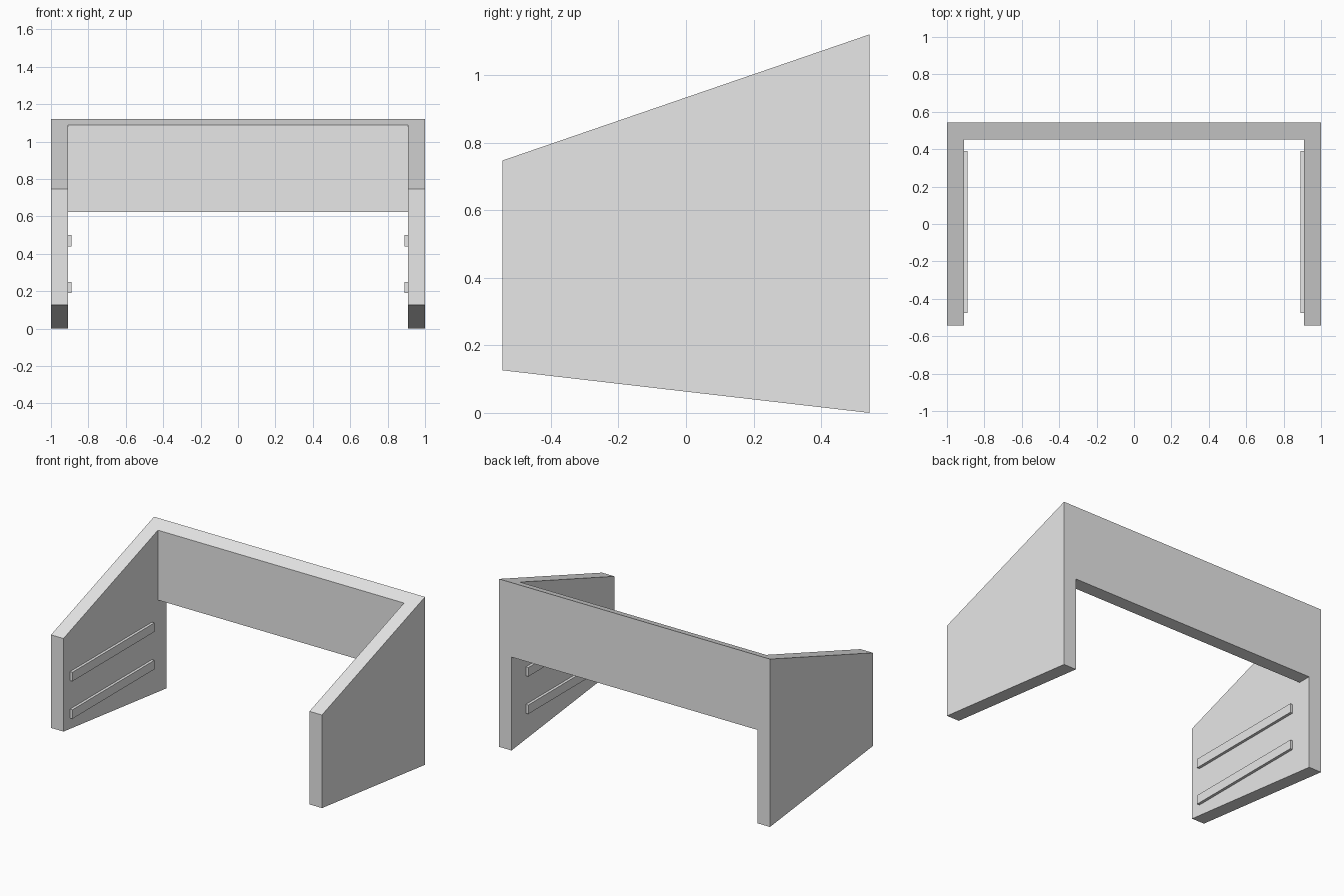
import bpy
import bmesh

cube = bpy.data.objects.get("Cube")
if cube:
    bpy.data.objects.remove(cube, do_unlink=True)

# Single plain grey
grey = bpy.data.materials.new("light_grey")
grey.use_nodes = True
grey.diffuse_color = (0.8, 0.8, 0.8, 1)
grey.node_tree.nodes["Principled BSDF"].inputs["Base Color"].default_value = (0.8, 0.8, 0.8, 1)


def extrude_x(name, profile, x0, x1):
    """Solid made by sweeping a (y, z) profile from x0 to x1."""
    bm = bmesh.new()
    face = bm.faces.new([bm.verts.new((x0, y, z)) for y, z in profile])
    swept = bmesh.ops.extrude_face_region(bm, geom=[face])["geom"]
    verts = [v for v in swept if isinstance(v, bmesh.types.BMVert)]
    bmesh.ops.translate(bm, verts=verts, vec=(x1 - x0, 0, 0))
    bmesh.ops.recalc_face_normals(bm, faces=bm.faces)
    mesh = bpy.data.meshes.new(name)
    bm.to_mesh(mesh)
    bm.free()
    mesh.materials.append(grey)
    obj = bpy.data.objects.new(name, mesh)
    bpy.context.collection.objects.link(obj)
    return obj


HALF_DEPTH = 0.543
INNER_X = 0.908       # inner face of each side panel
BACK_Y = 0.453        # front face of the back panel
BACK_BOTTOM = 0.623   # lower edge of the back panel

# Frame: sloped side silhouette swept over the full width
frame = extrude_x("frame", [(-HALF_DEPTH, 0.126), (HALF_DEPTH, 0),
                            (HALF_DEPTH, 1.12), (-HALF_DEPTH, 0.747)], -1, 1)

# Hollow out the middle, leaving two side panels and the back panel
cutter = extrude_x("frame_cutter", [(-1, -1), (1, -1), (1, BACK_BOTTOM),
                                    (BACK_Y, BACK_BOTTOM), (BACK_Y, 2), (-1, 2)],
                   -INNER_X, INNER_X)
cutter.hide_render = True
cut = frame.modifiers.new("hollow", "BOOLEAN")
cut.operation = "DIFFERENCE"
cut.solver = "EXACT"
cut.object = cutter
bpy.context.view_layer.objects.active = frame
bpy.ops.object.modifier_apply(modifier=cut.name)
bpy.data.objects.remove(cutter, do_unlink=True)

# Two level runner rails inside each side panel
for side, sign in (("left", 1), ("right", -1)):
    for level, z in (("lower", 0.19), ("upper", 0.44)):
        extrude_x(f"{side}_{level}_rail",
                  [(-0.475, z), (0.39, z), (0.39, z + 0.06), (-0.475, z + 0.06)],
                  sign * INNER_X, sign * 0.89)
